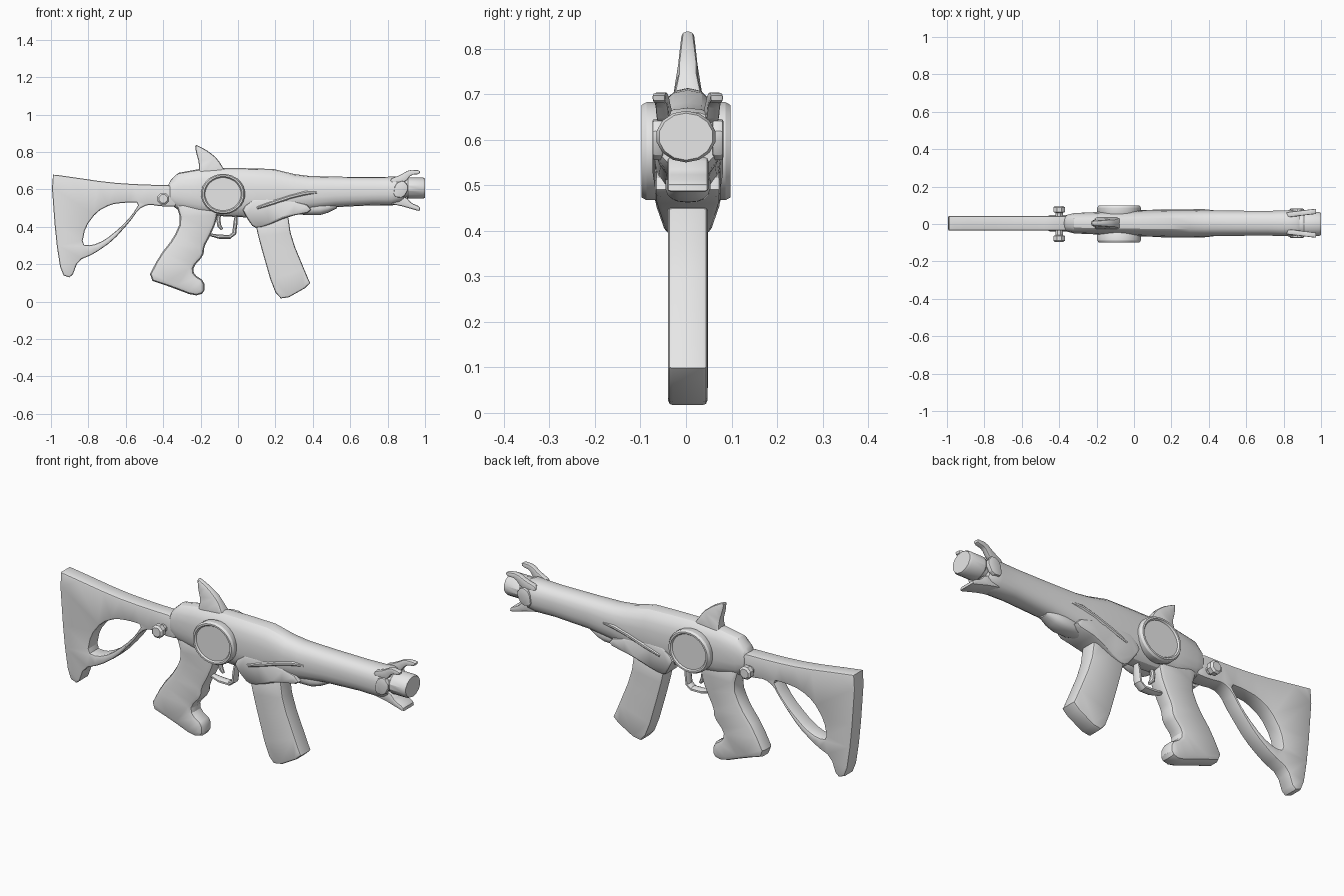
import bpy, bmesh, math
from mathutils import Vector

cube = bpy.data.objects.get("Cube")
if cube:
    bpy.data.objects.remove(cube, do_unlink=True)

grey = bpy.data.materials.new("plain_grey")
grey.use_nodes = True
grey.diffuse_color = (0.8, 0.8, 0.8, 1)
grey.node_tree.nodes["Principled BSDF"].inputs["Base Color"].default_value = grey.diffuse_color
MID = 0.004  # slight sideways offset of the centre plane


def finish(name, bm):
    bmesh.ops.recalc_face_normals(bm, faces=bm.faces)
    mesh = bpy.data.meshes.new(name)
    bm.to_mesh(mesh)
    bm.free()
    mesh.materials.append(grey)
    ob = bpy.data.objects.new(name, mesh)
    bpy.context.collection.objects.link(ob)
    bpy.ops.object.select_all(action='DESELECT')
    ob.select_set(True)
    bpy.context.view_layer.objects.active = ob
    bpy.ops.object.shade_smooth_by_angle(angle=math.radians(28))
    return ob


def bridge(bm, rings):
    """Join equal closed rings of points with quads; returns the vertex rings."""
    rings = [[bm.verts.new(p) for p in ring] for ring in rings]
    for a, b in zip(rings, rings[1:]):
        n = len(a)
        for i in range(n):
            j = (i + 1) % n
            bm.faces.new((a[i], a[j], b[j], b[i]))
    return rings


def skin(name, rings):
    bm = bmesh.new()
    rings = bridge(bm, rings)
    bm.faces.new(rings[0])
    bm.faces.new(rings[-1])
    return finish(name, bm)


def soften(points, rounds):
    """Cut corners of a closed outline."""
    pts = [Vector(p) for p in points]
    for _ in range(rounds):
        pts = [p for a, b in zip(pts, pts[1:] + pts[:1])
               for p in (a.lerp(b, 0.22), a.lerp(b, 0.78))]
    return pts


def inset(pts, amount, hole):
    nxt = pts[1:] + pts[:1]
    area = sum(a.x * b.y - b.x * a.y for a, b in zip(pts, nxt))
    sign = (1 if area > 0 else -1) * (-1 if hole else 1)
    out = []
    for a, p, b in zip(pts[-1:] + pts[:-1], pts, nxt):
        t = ((p - a).normalized() + (b - p).normalized()).normalized()
        out.append(p + Vector((-t.y, t.x)) * amount * sign)
    return out


def plate(name, loops, half, bevel, y=MID, rounds=1, lean=0):
    """Side outline (x, z), first loop outer and the rest holes, with rounded rims.
    half may be a function of z; lean shifts the piece sideways with x."""
    width = half if callable(half) else (lambda z: half)
    bm = bmesh.new()
    caps = ([], [])
    layers = [(1, 0), (0.3, 0.3), (0, 1)]
    for k, loop in enumerate(loops):
        pts = soften(loop, rounds)
        rings = []
        for side, order in ((-1, layers), (1, layers[::-1])):
            for ins, drop in order:
                rings.append([(p.x, y + lean * p.x + side * (width(p.y) - bevel * drop), p.y)
                              for p in inset(pts, bevel * ins, k > 0)])
        made = bridge(bm, rings)
        for cap, ring in ((caps[0], made[0]), (caps[1], made[-1])):
            cap += [bm.edges.get((a, b)) for a, b in zip(ring, ring[1:] + ring[:1])]
    for cap in caps:
        bmesh.ops.triangle_fill(bm, use_beauty=True, edges=cap, normal=(0, 1, 0))
    return finish(name, bm)


def lathe(name, profile, centre, axis, sides=20, squash=1.0):
    """Turn (radius, distance) points around the x or y axis."""
    rings = []
    for r, d in profile:
        ring = []
        for i in range(sides):
            a = math.tau * (i + 0.5) / sides
            u, v = r * math.cos(a), r * math.sin(a) * squash
            off = (d, u, v) if axis == 'x' else (u, d, v)
            ring.append(Vector(centre) + Vector(off))
        rings.append(ring)
    return skin(name, rings)


def loft(name, sections, power=0.8, sides=18):
    """Rounded sections (x, bottom, top, half width) along x."""
    def ring(x, lo, hi, w):
        pts = []
        for i in range(sides):
            a = math.tau * (i + 0.5) / sides
            c, s = math.cos(a), math.sin(a)
            pts.append((x, MID + w * math.copysign(abs(c) ** power, c),
                        (lo + hi) / 2 + (hi - lo) / 2 * math.copysign(abs(s) ** power, s)))
        return pts
    return skin(name, [ring(*s) for s in sections])


def tube(name, path, wide, thick, sides=8):
    """Flat rounded bar following (x, y, z) points; thickness tapers at the ends."""
    pts = [Vector(p) for p in path]
    rings = []
    for i, p in enumerate(pts):
        t = (pts[min(i + 1, len(pts) - 1)] - pts[max(i - 1, 0)]).normalized()
        side = Vector((0, 1, 0))
        up = t.cross(side).normalized()
        k = 0.6 if i in (0, len(pts) - 1) else 1
        rings.append([p + k * (side * wide * math.cos(a) + up * thick * math.sin(a))
                      for a in (math.tau * (j + 0.5) / sides for j in range(sides))])
    return skin(name, rings)


# Receiver and barrel shroud
loft("body", [
    (-0.375, 0.55, 0.62, 0.03), (-0.36, 0.52, 0.65, 0.045), (-0.32, 0.49, 0.688, 0.055),
    (-0.21, 0.465, 0.708, 0.06), (-0.06, 0.455, 0.714, 0.066), (0.05, 0.45, 0.713, 0.07),
    (0.19, 0.455, 0.709, 0.073), (0.3, 0.47, 0.682, 0.073), (0.38, 0.485, 0.672, 0.071),
    (0.52, 0.505, 0.668, 0.068), (0.72, 0.515, 0.666, 0.067), (0.82, 0.513, 0.668, 0.07),
    (0.865, 0.525, 0.67, 0.074), (0.885, 0.54, 0.662, 0.066)])

# Skeleton shoulder stock with its opening
plate("stock", [
    [(-1.0, 0.68), (-0.95, 0.675), (-0.69, 0.637), (-0.52, 0.626), (-0.33, 0.622), (-0.32, 0.51),
     (-0.4, 0.508), (-0.48, 0.52), (-0.53, 0.495), (-0.58, 0.425), (-0.67, 0.325), (-0.77, 0.255),
     (-0.855, 0.22), (-0.89, 0.125), (-0.945, 0.145), (-0.975, 0.34)],
    [(-0.835, 0.305), (-0.815, 0.4), (-0.755, 0.48), (-0.68, 0.52), (-0.6, 0.53), (-0.525, 0.53),
     (-0.565, 0.465), (-0.625, 0.4), (-0.71, 0.33), (-0.78, 0.3)]],
    0.04, 0.009)

# Pistol grip with finger swells
plate("grip", [[
    (-0.335, 0.54), (-0.305, 0.43), (-0.345, 0.34), (-0.42, 0.245), (-0.485, 0.12), (-0.36, 0.078),
    (-0.235, 0.03), (-0.18, 0.045), (-0.18, 0.11), (-0.235, 0.145), (-0.24, 0.185), (-0.185, 0.245),
    (-0.18, 0.295), (-0.15, 0.35), (-0.115, 0.43), (-0.1, 0.54)]], 0.044, 0.022)

# Trigger and its guard
tube("trigger_guard", [(-0.16, MID, 0.36), (-0.1, MID, 0.347), (-0.045, MID, 0.346),
                       (-0.02, MID, 0.365), (-0.014, MID, 0.42), (-0.008, MID, 0.475)], 0.024, 0.012)
tube("trigger", [(-0.095, MID, 0.48), (-0.105, MID, 0.44), (-0.1, MID, 0.405), (-0.085, MID, 0.385)],
     0.012, 0.012)

# Magazine and the flared well that holds it
plate("magazine", [[(0.09, 0.43), (0.115, 0.32), (0.19, 0.06), (0.24, 0.005), (0.39, 0.09),
                    (0.372, 0.13), (0.285, 0.34), (0.265, 0.48)]], 0.043, 0.01)
plate("magazine_well", [[(0.02, 0.5), (0.045, 0.45), (0.085, 0.392), (0.14, 0.4), (0.27, 0.455),
                         (0.4, 0.48), (0.36, 0.53), (0.1, 0.56)]],
      lambda z: min(0.072, 0.045 + max(0, z - 0.385) * 0.35), 0.012)

# Small rest under the shroud
loft("fore_rest", [(0.3, 0.47, 0.52, 0.03), (0.37, 0.462, 0.54, 0.05),
                   (0.44, 0.463, 0.54, 0.05), (0.48, 0.475, 0.54, 0.045), (0.53, 0.5, 0.54, 0.03)])

# Top fin, thinning upward, on a low saddle
plate("top_fin", [[(-0.23, 0.84), (-0.205, 0.83), (-0.16, 0.805), (-0.11, 0.765), (-0.065, 0.69),
                   (-0.21, 0.68), (-0.208, 0.74), (-0.225, 0.8)]],
      lambda z: 0.021 - max(0, z - 0.77) * 0.12 + max(0, 0.74 - z) * 0.25, 0.01)

# Parts paired on both sides
for side, word in ((-1, "right"), (1, "left")):
    lathe(word + "_dial", [(0.105, 0.03 * side), (0.118, 0.06 * side), (0.118, 0.087 * side),
                           (0.111, 0.098 * side), (0.102, 0.098 * side), (0.096, 0.09 * side),
                           (0.05, 0.09 * side)], (-0.08, 0, 0.575), 'y', 24, 0.92)
    lathe(word + "_pivot_cap", [(0.02, 0.03 * side), (0.022, 0.06 * side), (0.034, 0.064 * side),
                                (0.034, 0.088 * side), (0.024, 0.097 * side)],
          (-0.4, 0, 0.55), 'y', 8)
    # raised ridge sweeping along the flank
    y = MID + side * 0.066
    tube(word + "_flank_ridge", [(0.1, y, 0.5), (0.19, y, 0.53), (0.28, y, 0.56),
                                 (0.36, y, 0.58), (0.45, y - side * 0.006, 0.585)], 0.012, 0.012)
    # upper muzzle prong, leaning outward
    plate(word + "_upper_prong", [[(0.81, 0.655), (0.87, 0.678), (0.915, 0.705), (0.975, 0.702),
                                   (0.97, 0.682), (0.925, 0.678), (0.895, 0.64), (0.83, 0.62)]],
          0.014, 0.005, y=MID + side * (0.055 - 0.9 * 0.12), lean=side * 0.12)
    # side claw hugging the muzzle
    plate(word + "_claw", [[(0.83, 0.56), (0.84, 0.63), (0.885, 0.65), (0.915, 0.61), (0.885, 0.555)]],
          0.012, 0.005, y=MID + side * 0.066)

# Muzzle and lower prong
lathe("muzzle", [(0.055, 0.84), (0.058, 0.9), (0.066, 0.91), (0.066, 0.988), (0.06, 1.0)],
      (0, MID - 0.004, 0.607), 'x', 14, 0.86)
plate("lower_prong", [[(0.8, 0.525), (0.87, 0.512), (0.92, 0.498), (0.975, 0.482), (0.972, 0.508),
                       (0.925, 0.528), (0.9, 0.56), (0.82, 0.57)]],
      lambda z: 0.045, 0.008)
